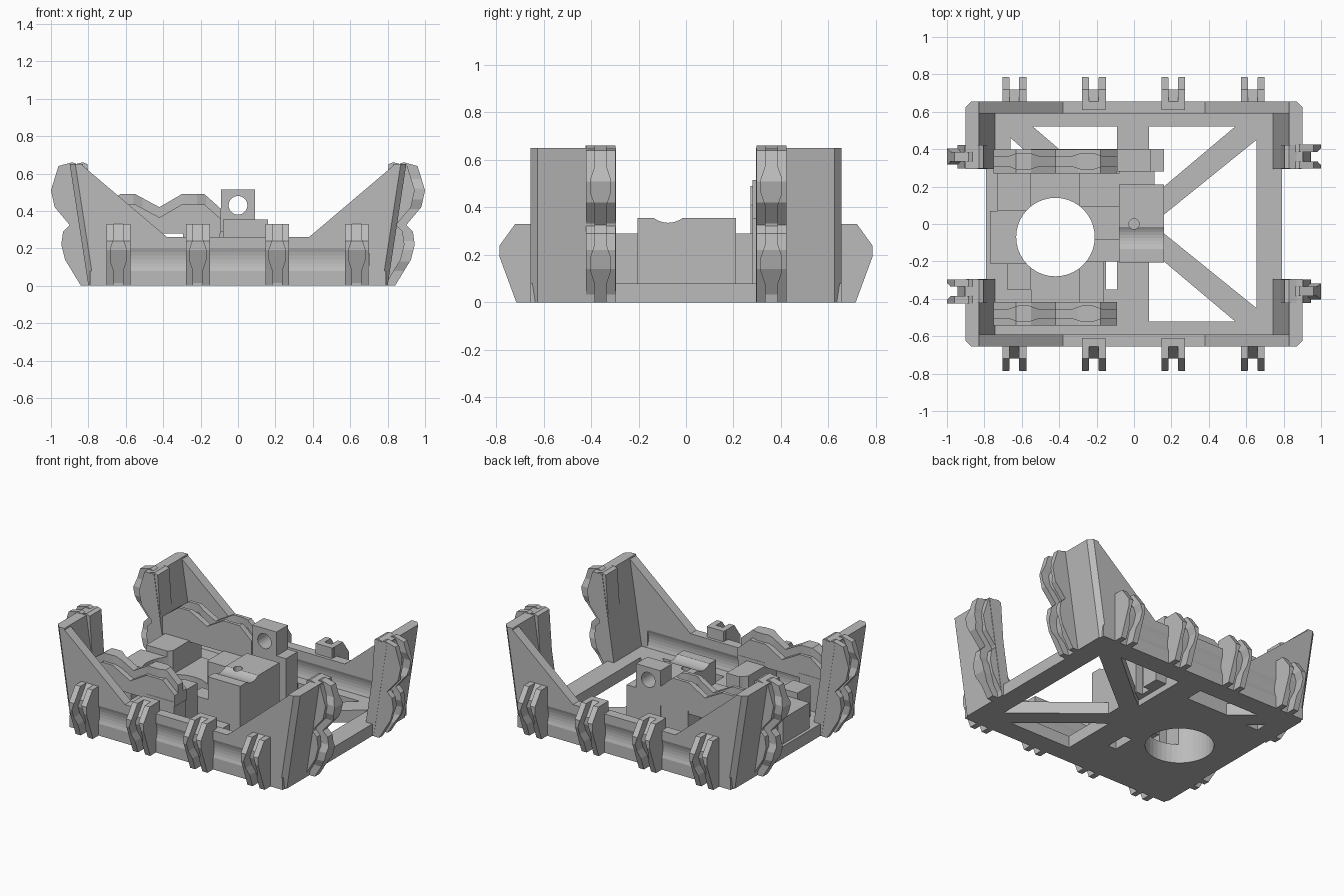
import bpy, bmesh, math
from mathutils import Matrix, Vector

cube = bpy.data.objects.get("Cube")
if cube:
    bpy.data.objects.remove(cube, do_unlink=True)

grey = bpy.data.materials.new("plain grey")
grey.use_nodes = True
grey.diffuse_color = (0.5, 0.5, 0.5, 1)
grey.node_tree.nodes["Principled BSDF"].inputs["Base Color"].default_value = (0.5, 0.5, 0.5, 1)

# Axis order that maps (profile a, profile b, extrusion) to world axes
PLANES = {"xy": (0, 1, 2), "xz": (0, 2, 1), "yz": (1, 2, 0)}


def prism(name, pts, lo, hi, plane="xy"):
    a, b, c = PLANES[plane]
    bm = bmesh.new()
    rings = []
    for level in (lo, hi):
        ring = []
        for p in pts:
            co = Vector()
            co[a], co[b], co[c] = p[0], p[1], level
            ring.append(bm.verts.new(co))
        rings.append(ring)
    n = len(pts)
    bm.faces.new(rings[0])
    bm.faces.new(rings[1])
    for i in range(n):
        j = (i + 1) % n
        bm.faces.new((rings[0][i], rings[0][j], rings[1][j], rings[1][i]))
    bmesh.ops.recalc_face_normals(bm, faces=bm.faces)
    mesh = bpy.data.meshes.new(name)
    bm.to_mesh(mesh)
    bm.free()
    mesh.materials.append(grey)
    obj = bpy.data.objects.new(name, mesh)
    bpy.context.collection.objects.link(obj)
    return obj


def box(name, x0, x1, y0, y1, z0, z1):
    return prism(name, [(x0, y0), (x1, y0), (x1, y1), (x0, y1)], z0, z1)


def cylinder(a, b, r, lo, hi, plane="xy", n=40):
    pts = [(a + r * math.cos(math.tau * i / n), b + r * math.sin(math.tau * i / n)) for i in range(n)]
    return prism("cutter", pts, lo, hi, plane)


def combine(obj, cutter, mode="DIFFERENCE"):
    mod = obj.modifiers.new("cut", "BOOLEAN")
    mod.object, mod.operation, mod.solver = cutter, mode, "EXACT"
    bpy.context.view_layer.update()
    graph = bpy.context.evaluated_depsgraph_get()
    mesh = bpy.data.meshes.new_from_object(obj.evaluated_get(graph))
    obj.modifiers.clear()
    obj.data = mesh
    bpy.data.objects.remove(cutter, do_unlink=True)
    return obj


def place(obj, matrix):
    obj.data.transform(matrix)
    if matrix.determinant() < 0:
        obj.data.flip_normals()


# Clip: profile is (outward, along); a wavy slot or tongue runs along its middle
def clip(name, profile, centres, length, matrix, male=False, width=0.064, floor=0.055):
    left = [(-0.026, -0.1)]
    for c in centres:
        left += [(-0.026, c - 0.08), (-0.043, c - 0.03), (-0.043, c + 0.03), (-0.026, c + 0.08)]
    left.append((-0.026, length + 0.1))
    wave = left + [(-w, u) for w, u in reversed(left)]
    body = prism(name, profile, -width, width, "yz")
    core = prism("cutter", wave, -2, 2, "xz")
    combine(body, core, "INTERSECT" if male else "DIFFERENCE")
    low = min(v for v, u in profile)
    inner = [(max(v - floor, low - 0.02), u) for v, u in profile]
    base = prism(name + "_core", inner, -width + 0.002, width - 0.002, "yz")
    for part in (body, base):
        place(part, matrix)


# Base frame with triangular windows
frame = box("base_frame", -0.79, 0.79, -0.655, 0.655, 0, 0.08)
windows = [
    [(0.16, 0.05), (0.655, 0.45), (0.655, -0.45), (0.16, -0.05)],
    [(0.08, 0.52), (0.54, 0.52), (0.16, 0.2), (0.08, 0.14)],
    [(0.08, -0.52), (0.54, -0.52), (0.16, -0.2), (0.08, -0.14)],
    [(-0.54, 0.52), (-0.09, 0.52), (-0.09, 0.4), (-0.4, 0.4)],
    [(-0.66, 0.46), (-0.66, 0.38), (-0.57, 0.38)],
    [(-0.15, -0.35), (-0.09, -0.35), (-0.09, -0.2), (-0.15, -0.2)],
]
for pts in windows:
    combine(frame, prism("cutter", pts, -1, 1))
combine(frame, cylinder(-0.42, -0.07, 0.21, -1, 1))

# Side walls with rising gussets and a shallow hollow on both faces
half = [(0.38, 0.26), (0.84, 0.65), (0.86, 0.65), (0.77, 0)]
outline = half + [(-x, z) for x, z in reversed(half)]
for s in (-1, 1):
    wall = prism("side_wall", outline, *sorted((s * 0.59, s * 0.655)), plane="xz")
    for y in (0.655 + 0.144, 0.59 - 0.144):
        combine(wall, cylinder(s * y, 0.14, 0.156, -0.7, 0.7, "yz", 48))

# Leaning corner posts
for sx in (-1, 1):
    for sy in (-1, 1):
        post = prism("corner_post", [(sx * 0.73, 0), (sx * 0.80, 0), (sx * 0.90, 0.65), (sx * 0.83, 0.65)],
                     *sorted((sy * 0.295, sy * 0.655)), plane="xz")
        chamfer = [(sx * 0.72, sy * 0.655), (sx * 0.77, sy * 0.655), (sx * 0.81, sy * 0.615),
                   (sx * 0.81, sy * 0.29), (sx * 0.72, sy * 0.29)]
        corner = prism("cutter", chamfer, -0.1, 0.8)
        # Follow the lean of the post
        shear = Matrix.Identity(4)
        shear[0][2] = sx * 0.1 / 0.65
        corner.data.transform(shear)
        combine(post, corner, "INTERSECT")

# Clips along the side walls
side_profile = [(0.63, 0), (0.715, 0), (0.785, 0.19), (0.785, 0.24), (0.72, 0.33), (0.63, 0.33)]
for s in (-1, 1):
    for x in (-0.64, -0.215, 0.21, 0.635):
        turn = Matrix.Translation((x, 0, 0)) @ Matrix.Diagonal((1, s, 1, 1))
        clip("side_clip", side_profile, [0.165], 0.33, turn, floor=0.065)

# Double clips on the outside of the posts
end_profile = [(0.78, 0), (0.84, 0), (0.925, 0.14), (0.945, 0.22), (0.935, 0.29), (0.90, 0.325),
               (0.98, 0.42), (1.0, 0.51), (0.96, 0.64), (0.885, 0.66), (0.86, 0.65)]
for sx in (-1, 1):
    for sy in (-1, 1):
        turn = Matrix(((0, sx, 0, 0), (1, 0, 0, sy * 0.36), (0, 0, 1, 0), (0, 0, 0, 1)))
        clip("end_clip", end_profile, [0.16, 0.49], 0.66, turn, male=(sx * sy < 0))

# Raised double clip rails bridging the holder
rail_profile = [(0.30, 0), (0.40, 0), (0.49, 0.12), (0.49, 0.2), (0.42, 0.33), (0.49, 0.45),
                (0.49, 0.57), (0.41, 0.66), (0.30, 0.66)]
for y, male in ((0.335, False), (-0.48, True)):
    turn = Matrix(((0, 0, 1, -0.75), (1, 0, 0, y), (0, 1, 0, 0), (0, 0, 0, 1)))
    clip("rail", rail_profile, [0.16, 0.5], 0.66, turn, male=male)
    for x0, x1 in ((-0.74, -0.55), (-0.295, -0.095)):
        box("rail_support", x0, x1, y - 0.064, y + 0.064, 0.04, 0.31)

# Holder around the round opening
holder = [
    ("holder_floor", -0.55, -0.295, -0.42, 0.4, 0.02, 0.13),
    ("holder_back_left", -0.73, -0.55, 0.07, 0.27, 0.04, 0.29),
    ("holder_left", -0.77, -0.55, -0.21, 0.07, 0.04, 0.25),
    ("holder_front_left", -0.68, -0.55, -0.35, -0.21, 0.04, 0.29),
    ("holder_back_right", -0.295, -0.08, 0.09, 0.27, 0.04, 0.29),
    ("holder_front_right", -0.295, -0.16, -0.42, -0.2, 0.04, 0.29),
    ("holder_right", -0.295, -0.08, -0.2, -0.08, 0.04, 0.2),
    ("holder_step", -0.295, -0.08, -0.08, 0.09, 0.04, 0.12),
]
for part in holder:
    combine(box(*part), cylinder(-0.42, -0.07, 0.21, -1, 1))

# Bearing block with shaft channel and screw hole
block = box("bearing_block", -0.08, 0.16, -0.205, 0.21, 0.04, 0.355)
combine(block, cylinder(-0.075, 0.435, 0.1, -1, 1, "yz"))
combine(block, cylinder(0, 0, 0.028, 0.1, 1, n=24))
box("block_link", -0.08, 0.11, 0.2, 0.29, 0.04, 0.29)

# Upright lug with a through hole
box("lug_base", -0.09, 0.16, 0.28, 0.4, 0.04, 0.355)
lug = box("lug", -0.09, 0.09, 0.28, 0.4, 0.34, 0.515)
combine(lug, cylinder(0, 0.43, 0.05, 0, 1, "xz", 32))
